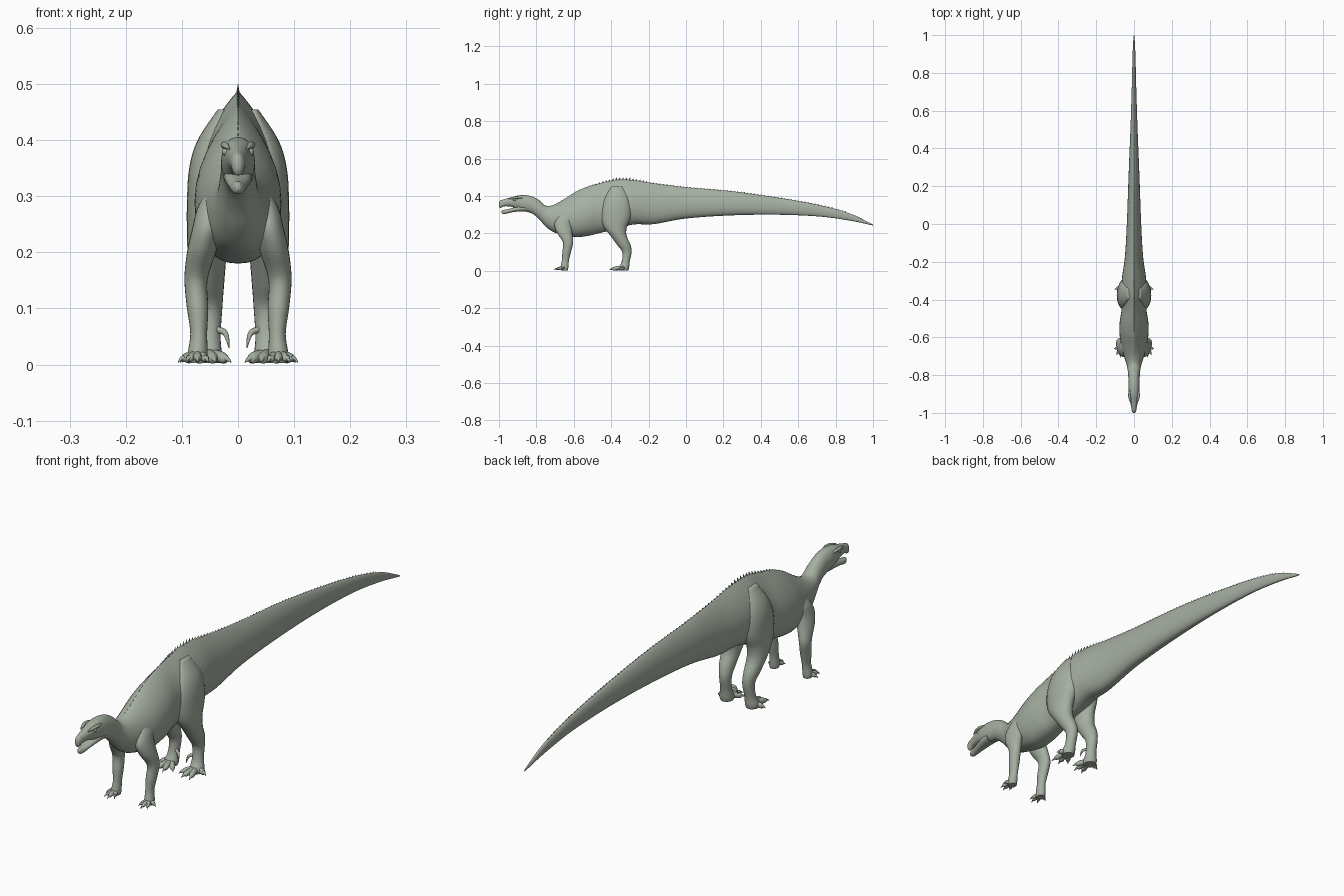
import bpy, bmesh, math
from mathutils import Vector

if "Cube" in bpy.data.objects:
    bpy.data.objects.remove(bpy.data.objects["Cube"])

skin = bpy.data.materials.new("grey_green_skin")
skin.diffuse_color = (0.38, 0.43, 0.36, 1)
skin.use_nodes = True
skin.node_tree.nodes["Principled BSDF"].inputs["Base Color"].default_value = skin.diffuse_color


def finish(name, bm, mirror=False, angle=60):
    bmesh.ops.recalc_face_normals(bm, faces=bm.faces)
    me = bpy.data.meshes.new(name)
    bm.to_mesh(me)
    bm.free()
    me.materials.append(skin)
    ob = bpy.data.objects.new(name, me)
    bpy.context.collection.objects.link(ob)
    bpy.ops.object.select_all(action='DESELECT')
    ob.select_set(True)
    bpy.context.view_layer.objects.active = ob
    bpy.ops.object.shade_smooth_by_angle(angle=math.radians(angle))
    if mirror:
        ob.modifiers.new("mirror", 'MIRROR')
    return ob


def smooth_sections(secs, n=5):
    """Catmull-Rom interpolation between rows of numbers."""
    out = []
    for i in range(len(secs) - 1):
        a, b, c, d = (secs[max(0, min(len(secs) - 1, i + k))] for k in (-1, 0, 1, 2))
        for j in range(n):
            t = j / n
            out.append([0.5 * (2 * q + (r - p) * t + (2 * p - 5 * q + 4 * r - s) * t * t
                               + (3 * q - p - 3 * r + s) * t ** 3)
                        for p, q, r, s in zip(a, b, c, d)])
    out.append(list(secs[-1]))
    return out


def loft(bm, rings):
    rows = [[bm.verts.new(co) for co in ring] for ring in rings]
    n = len(rows[0])
    for a, b in zip(rows, rows[1:]):
        for i in range(n):
            bm.faces.new((a[i], a[(i + 1) % n], b[(i + 1) % n], b[i]))
    bm.faces.new(rows[0])
    bm.faces.new(rows[-1])


def body_ring(y, top, bot, w, f, p, n=36):
    """Ridged cross-section: power p pinches the upper half."""
    mid = bot + (top - bot) * f
    ring = []
    for i in range(n):
        t = 2 * math.pi * i / n
        c, s = math.cos(t), math.sin(t)
        x = w * math.copysign(abs(c) ** (p if s > 0 else 0.85), c)
        ring.append((x, y, mid + s * ((top - mid) if s > 0 else (mid - bot))))
    return ring


def limb_ring(x, y, z, rx, ry, n=24):
    return [(x + rx * math.cos(2 * math.pi * i / n),
             y + ry * math.sin(2 * math.pi * i / n), z) for i in range(n)]


def tube(bm, pts, n=10):
    """Round tube along rows of x, y, z, radius."""
    pts = smooth_sections(pts, 4)
    rings = []
    for i, q in enumerate(pts):
        d = Vector(pts[min(i + 1, len(pts) - 1)][:3]) - Vector(pts[max(i - 1, 0)][:3])
        rot = d.to_track_quat('Z', 'Y')
        rings.append([Vector(q[:3]) + rot @ Vector((q[3] * math.cos(2 * math.pi * k / n),
                                                    q[3] * math.sin(2 * math.pi * k / n), 0))
                      for k in range(n)])
    loft(bm, rings)


# head, neck, trunk and tail: y, top, bottom, half width, height of widest point, pinch
body = smooth_sections([
    (-1.0, .366, .345, .005, .5, 1), (-.992, .376, .337, .011, .5, 1),
    (-.97, .383, .345, .015, .5, 1), (-.935, .393, .343, .021, .5, .9),
    (-.90, .402, .330, .027, .55, .75), (-.86, .405, .318, .030, .5, .9),
    (-.82, .397, .305, .030, .5, 1), (-.785, .378, .275, .032, .5, 1),
    (-.75, .349, .237, .038, .5, 1), (-.71, .352, .208, .050, .45, 1.1),
    (-.66, .378, .192, .063, .42, 1.4), (-.59, .422, .180, .076, .42, 1.7),
    (-.52, .452, .188, .076, .42, 1.9), (-.45, .470, .205, .066, .42, 2),
    (-.37, .487, .222, .070, .42, 2), (-.28, .485, .248, .063, .4, 2),
    (-.17, .468, .250, .048, .4, 1.8), (0, .447, .280, .038, .4, 1.7),
    (.25, .425, .297, .029, .4, 1.5), (.5, .390, .300, .019, .45, 1.3),
    (.72, .350, .290, .012, .5, 1.2), (.88, .305, .268, .008, .5, 1),
    (.97, .263, .249, .004, .5, 1), (1.0, .247, .243, .001, .5, 1)])
bm = bmesh.new()
loft(bm, [body_ring(*s) for s in body])
finish("body", bm)

# lower jaw, hanging open
bm = bmesh.new()
loft(bm, [body_ring(*s) for s in smooth_sections([
    (-.86, .350, .318, .026, .5, .8), (-.90, .345, .317, .024, .5, .8),
    (-.94, .333, .311, .018, .5, .8), (-.968, .327, .304, .013, .5, .8),
    (-.98, .326, .305, .009, .5, .8), (-.986, .323, .311, .004, .5, .8)])])
finish("lower_jaw", bm)

# eyes and brow ridges
bm = bmesh.new()
bmesh.ops.create_uvsphere(bm, u_segments=16, v_segments=10, radius=.007)
bmesh.ops.translate(bm, verts=bm.verts, vec=(.0215, -.917, .379))
finish("eyes", bm, True)
bm = bmesh.new()
tube(bm, [(.016, -.95, .385, .002), (.022, -.925, .390, .006),
          (.025, -.90, .391, .006), (.022, -.87, .388, .002)])
finish("brows", bm, True)

# hind legs: x, y, z, half width, half depth
bm = bmesh.new()
loft(bm, [limb_ring(*s) for s in smooth_sections([
    (.028, -.37, .455, .008, .025), (.042, -.37, .40, .030, .06),
    (.048, -.372, .35, .039, .077), (.051, -.375, .29, .040, .08),
    (.054, -.378, .235, .037, .062), (.055, -.362, .19, .034, .044),
    (.053, -.333, .14, .028, .036), (.050, -.316, .10, .022, .025),
    (.052, -.322, .05, .021, .021), (.055, -.332, .018, .026, .028),
    (.055, -.333, .003, .023, .025)])])
finish("hind_legs", bm, True)

# front legs
bm = bmesh.new()
loft(bm, [limb_ring(*s) for s in smooth_sections([
    (.046, -.645, .31, .008, .02), (.050, -.65, .28, .022, .04),
    (.055, -.658, .245, .026, .046), (.064, -.65, .205, .026, .041),
    (.073, -.634, .165, .022, .030), (.075, -.631, .14, .020, .026),
    (.072, -.638, .10, .019, .023), (.070, -.645, .055, .015, .019),
    (.072, -.65, .018, .018, .021), (.072, -.65, .003, .016, .018)])])
finish("front_legs", bm, True)


# toes with pointed claws, fanned out from each foot
def toes(name, base, tips, r):
    bm = bmesh.new()
    for tx, ty in tips:
        at = lambda k: (base[0] + (tx - base[0]) * k, base[1] + (ty - base[1]) * k)
        tube(bm, [(*at(.1), .018, r), (*at(.45), .015, r), (*at(.7), .011, r * .9),
                  (*at(.8), .011, r * .5), (*at(1), .004, .0008)])
    finish(name, bm, True)


toes("front_toes", (.072, -.65), [(.107, -.662), (.093, -.695), (.072, -.706), (.052, -.69)], .0075)
toes("hind_toes", (.055, -.333), [(.012, -.385), (.040, -.41), (.075, -.408), (.103, -.345)], .0105)

# small inner claws on the hind legs
bm = bmesh.new()
tube(bm, [(.036, -.33, .062, .006), (.022, -.338, .055, .005), (.016, -.345, .03, .0008)])
finish("inner_claws", bm, True)

# row of small spines on the ridge, largest over the hips
bm = bmesh.new()
y = -.70
while y < .85:
    a, b = next((p, q) for p, q in zip(body, body[1:]) if p[0] <= y < q[0])
    z = a[1] + (b[1] - a[1]) * (y - a[0]) / (b[0] - a[0])
    h = .004 + .010 * math.exp(-((y + .36) / .11) ** 2)
    base = [bm.verts.new(c) for c in ((-.003, y, z - .004), (0, y - .007, z - .003),
                                      (.003, y, z - .004), (0, y + .007, z - .003))]
    tip = bm.verts.new((0, y + .006, z + h))
    bm.faces.new(base)
    for i in range(4):
        bm.faces.new((base[i], base[(i + 1) % 4], tip))
    y += .018
finish("back_spines", bm, angle=20)
